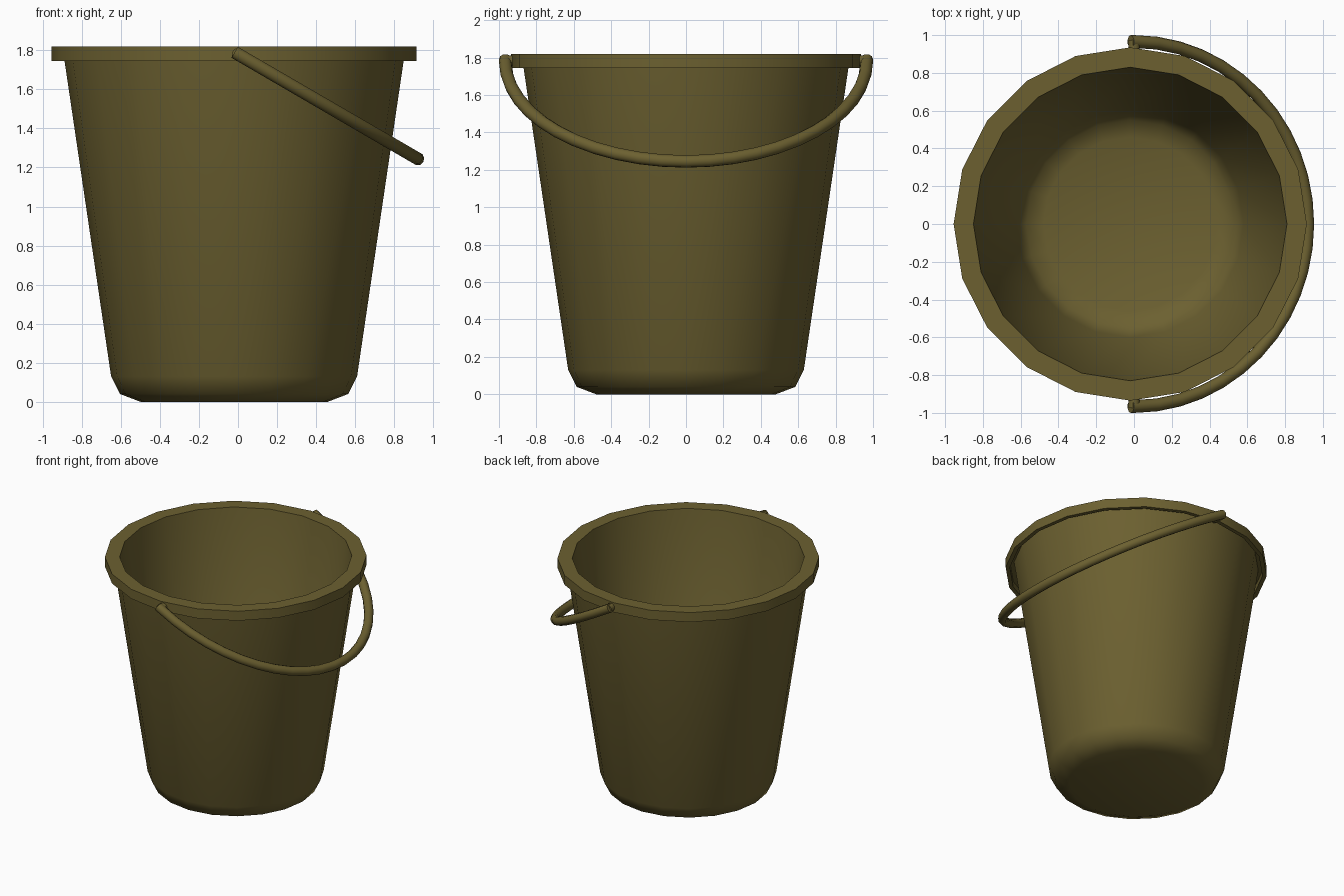
import bpy, bmesh, math
from mathutils import Vector, Matrix

cube = bpy.data.objects.get("Cube")
if cube:
    bpy.data.objects.remove(cube, do_unlink=True)

# One olive plastic for everything
OLIVE = (0.15, 0.118, 0.03, 1.0)
plastic = bpy.data.materials.new("olive_plastic")
plastic.use_nodes = True
plastic.diffuse_color = OLIVE
plastic.node_tree.nodes["Principled BSDF"].inputs["Base Color"].default_value = OLIVE

CENTRE_X = -0.02
SIDES = 20


def finish(name, bm, angle):
    """Turn a bmesh into a named, smooth shaded object."""
    bmesh.ops.remove_doubles(bm, verts=bm.verts, dist=0.0005)
    bmesh.ops.recalc_face_normals(bm, faces=bm.faces)
    mesh = bpy.data.meshes.new(name)
    bm.to_mesh(mesh)
    bm.free()
    mesh.materials.append(plastic)
    obj = bpy.data.objects.new(name, mesh)
    bpy.context.collection.objects.link(obj)
    bpy.ops.object.select_all(action='DESELECT')
    obj.select_set(True)
    bpy.context.view_layer.objects.active = obj
    bpy.ops.object.shade_smooth_by_angle(angle=math.radians(angle))
    return obj


def lathe(name, profile, angle):
    """Spin an (r, z) profile around the bucket axis."""
    bm = bmesh.new()
    verts = [bm.verts.new((CENTRE_X + r, 0, z)) for r, z in profile]
    edges = [bm.edges.new(pair) for pair in zip(verts, verts[1:])]
    bmesh.ops.spin(bm, geom=verts + edges, cent=(CENTRE_X, 0, 0), axis=(0, 0, 1),
                   angle=math.tau, steps=SIDES, use_duplicate=False)
    return finish(name, bm, angle)


# Bucket: outer base and wall, hollow folded rim, then inner wall and floor
lathe("bucket_body", [
    (0, 0), (0.48, 0), (0.585, 0.04), (0.63, 0.13), (0.875, 1.79),
    (0.905, 1.79), (0.905, 1.745), (0.935, 1.745), (0.935, 1.82), (0.83, 1.82),
    (0.6, 0.14), (0.55, 0.07), (0.46, 0.035), (0, 0.035)], 48)

# Handle: half-ellipse tube hanging down towards +x, with flat capped ends
PIVOT = Vector((0, 0, 1.78))
SLOPE = Vector((0.92, 0, -0.535))
ACROSS = Vector((0, 0.966, 0))
TUBE = 0.034
STEPS = 24
NORMAL = SLOPE.cross(ACROSS).normalized()

path = []
for i in range(STEPS + 1):
    a = math.pi * i / STEPS
    path.append(PIVOT + ACROSS * math.cos(a) + SLOPE * math.sin(a))
overhang = SLOPE.normalized() * 0.02
path = [path[0] - overhang] + path + [path[-1] - overhang]

bm = bmesh.new()
rings = []
for i, p in enumerate(path):
    tangent = (path[min(i + 1, len(path) - 1)] - path[max(i - 1, 0)]).normalized()
    side = NORMAL.cross(tangent)
    rings.append([bm.verts.new(p + TUBE * (side * math.cos(k * math.tau / 10)
                                           + NORMAL * math.sin(k * math.tau / 10)))
                  for k in range(10)])
for a, b in zip(rings, rings[1:]):
    for k in range(10):
        n = (k + 1) % 10
        bm.faces.new((a[k], a[n], b[n], b[k]))
bm.faces.new(rings[0])
bm.faces.new(rings[-1])
finish("handle", bm, 50)

# Pivot pins joining the handle ends to the rim
for name, sign in (("back_pin", 1), ("front_pin", -1)):
    bm = bmesh.new()
    place = Matrix.Translation((0, sign * 0.93, PIVOT.z)) @ Matrix.Rotation(math.pi / 2, 4, 'X')
    bmesh.ops.create_cone(bm, cap_ends=True, segments=10, radius1=0.032, radius2=0.032,
                          depth=0.09, matrix=place)
    finish(name, bm, 50)
